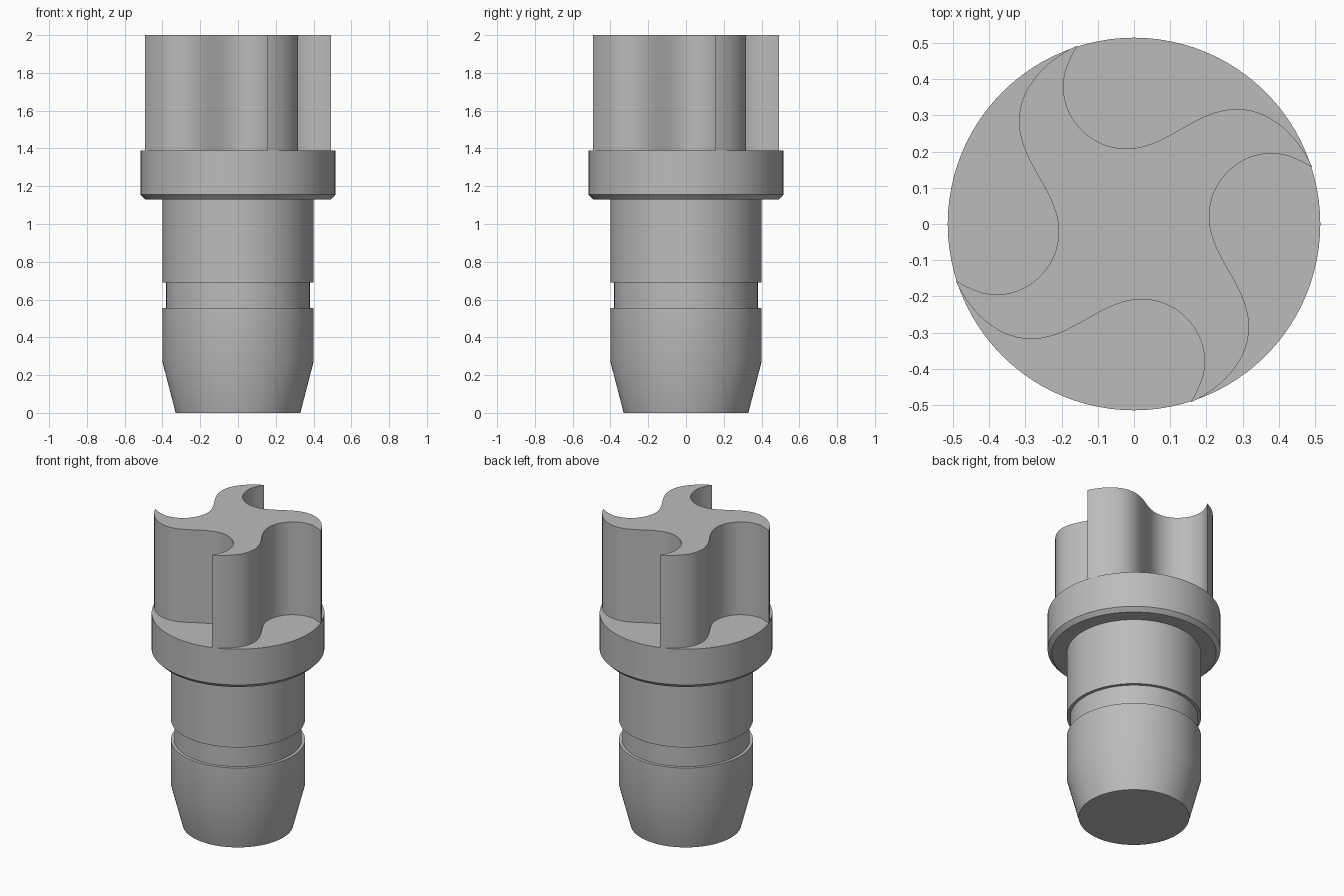
import bpy, bmesh, math
from mathutils import Vector, Matrix
from mathutils.geometry import interpolate_bezier

cube = bpy.data.objects.get("Cube")
if cube:
    bpy.data.objects.remove(cube)

# Single grey material
grey = bpy.data.materials.new("plain grey")
grey.use_nodes = True
colour = (0.5, 0.5, 0.5, 1)
grey.diffuse_color = colour
grey.node_tree.nodes["Principled BSDF"].inputs["Base Color"].default_value = colour


def finish(name, bm):
    """Turn a bmesh into a smooth-shaded object with sharp edges kept."""
    bmesh.ops.recalc_face_normals(bm, faces=bm.faces)
    mesh = bpy.data.meshes.new(name)
    bm.to_mesh(mesh)
    bm.free()
    mesh.materials.append(grey)
    obj = bpy.data.objects.new(name, mesh)
    bpy.context.collection.objects.link(obj)
    bpy.ops.object.select_all(action="DESELECT")
    obj.select_set(True)
    bpy.context.view_layer.objects.active = obj
    bpy.ops.object.shade_smooth_by_angle(angle=math.radians(30))
    return obj


def lathe(name, profile, sides=96):
    """Spin (radius, height) points around z and cap both ends."""
    bm = bmesh.new()
    rings = []
    for r, z in profile:
        ring = []
        for i in range(sides):
            a = math.tau * i / sides
            ring.append(bm.verts.new((r * math.cos(a), r * math.sin(a), z)))
        rings.append(ring)
    for low, high in zip(rings, rings[1:]):
        for i in range(sides):
            j = (i + 1) % sides
            bm.faces.new((low[i], low[j], high[j], high[i]))
    bm.faces.new(rings[0])
    bm.faces.new(rings[-1])
    return finish(name, bm)


# Tapered shaft with a ring groove
lathe("shaft", [(0.33, 0), (0.4, 0.27), (0.4, 0.555), (0.38, 0.555),
                (0.38, 0.69), (0.4, 0.69), (0.4, 1.13)])

# Collar with a chamfered lower rim
lathe("collar", [(0.49, 1.13), (0.515, 1.155), (0.515, 1.39)])

# Four-armed drive head: one scooped flank as bezier segments, repeated by quarter turns
flank = [
    ((-0.157, 0.493), (-0.18, 0.45), (-0.195, 0.42), (-0.195, 0.38)),
    ((-0.195, 0.38), (-0.195, 0.285), (-0.115, 0.208), (-0.021, 0.208)),
    ((-0.021, 0.208), (0.09, 0.208), (0.17, 0.318), (0.284, 0.318)),
    ((0.284, 0.318), (0.38, 0.318), (0.455, 0.24), (0.493, 0.157)),
]
path = []
for segment in flank:
    path += interpolate_bezier(*[Vector((x, y, 1.39)) for x, y in segment], 15)[:-1]

bm = bmesh.new()
outline = []
for quarter in range(4):
    turn = Matrix.Rotation(-quarter * math.pi / 2, 3, "Z")
    outline += [bm.verts.new(turn @ p) for p in path]
base = bm.faces.new(outline)
top = bmesh.ops.extrude_face_region(bm, geom=[base], use_keep_orig=True)["geom"]
bmesh.ops.translate(bm, vec=(0, 0, 0.61),
                    verts=[g for g in top if isinstance(g, bmesh.types.BMVert)])
finish("drive_head", bm)
